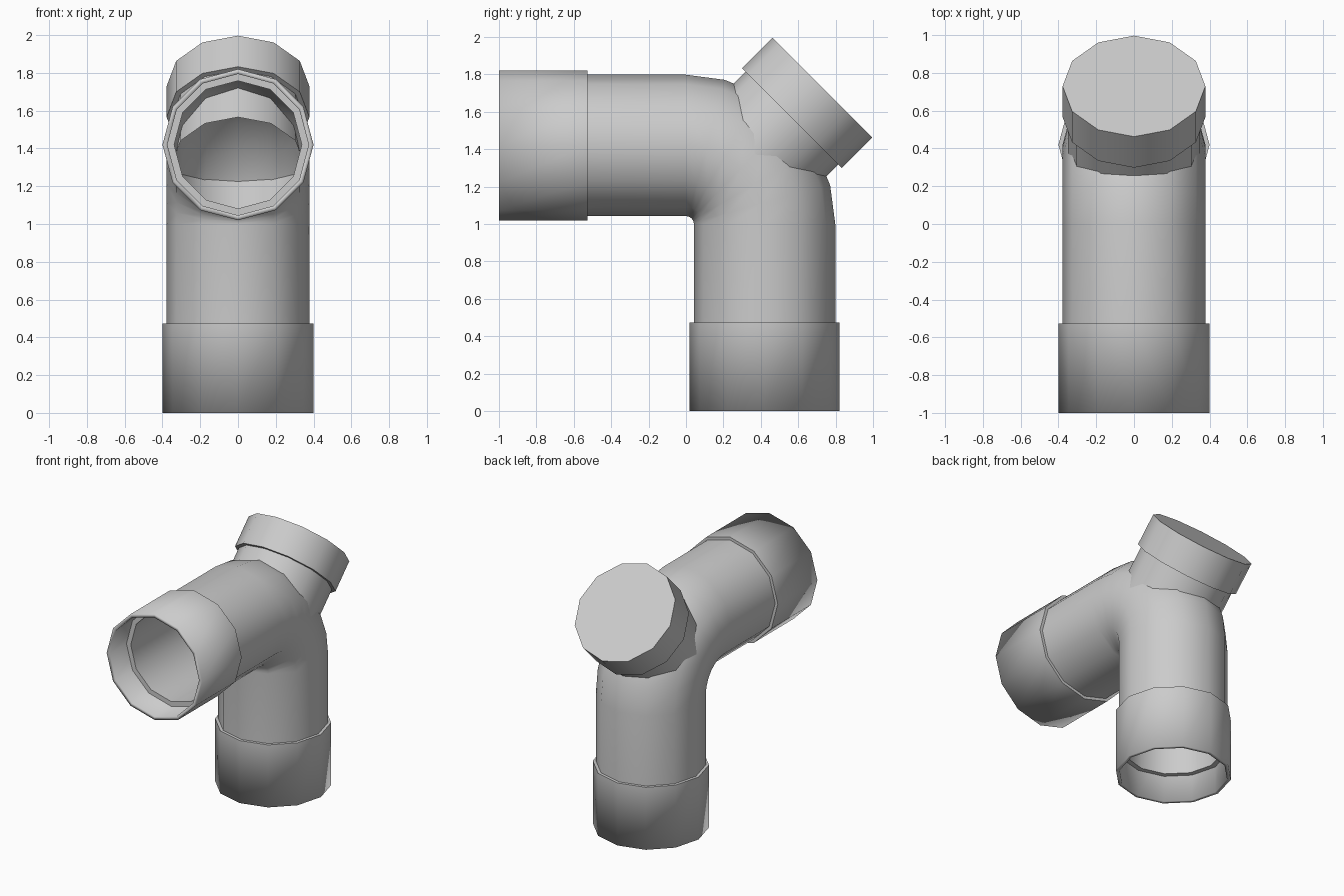
import bpy, bmesh, math
from mathutils import Vector, Matrix

cube = bpy.data.objects.get("Cube")
if cube:
    bpy.data.objects.remove(cube, do_unlink=True)

SIDES = 12
BEND = 0.42                      # centre line radius of the elbow
PIVOT = Vector((0, 0, 1.0))      # centre of the elbow bend

grey = bpy.data.materials.new("pipe_grey")
grey.use_nodes = True
grey.diffuse_color = (0.6, 0.6, 0.6, 1)
grey.node_tree.nodes["Principled BSDF"].inputs["Base Color"].default_value = (0.6, 0.6, 0.6, 1)


def loft(name, sections, loop=False, cap_end=False, round_ends=()):
    """Skin 12-sided rings given as (centre, tilt about x, radius)."""
    bm = bmesh.new()
    rings = []
    for centre, tilt, radius in sections:
        place = Matrix.Translation(centre) @ Matrix.Rotation(tilt, 4, 'X')
        steps = [2 * math.pi * i / SIDES for i in range(SIDES)]
        rings.append([bm.verts.new(place @ Vector((radius * math.cos(a), radius * math.sin(a), 0)))
                      for a in steps])
    pairs = list(zip(rings, rings[1:]))
    if loop:
        pairs.append((rings[-1], rings[0]))
    for low, high in pairs:
        for i in range(SIDES):
            j = (i + 1) % SIDES
            bm.faces.new((low[i], low[j], high[j], high[i]))
    if cap_end:
        bm.faces.new(rings[-1])
    bmesh.ops.recalc_face_normals(bm, faces=bm.faces)
    soft = {v for r in round_ends for v in rings[r]}
    for f in bm.faces:
        f.smooth = True
    for e in bm.edges:
        sharp = len(e.link_faces) == 2 and e.calc_face_angle() > math.radians(40)
        e.smooth = not sharp or all(v in soft for v in e.verts)
    mesh = bpy.data.meshes.new(name)
    bm.to_mesh(mesh)
    bm.free()
    mesh.materials.append(grey)
    obj = bpy.data.objects.new(name, mesh)
    bpy.context.collection.objects.link(obj)
    return obj


# Elbow pipe: straight leg, quarter bend, straight arm, with wall thickness
path = [(Vector((0, BEND, 0.2)), 0)]
for k in range(7):
    a = math.radians(15 * k)
    path.append((PIVOT + Vector((0, BEND * math.cos(a), BEND * math.sin(a))), a))
path.append((Vector((0, -0.8, 1 + BEND)), math.pi / 2))
outer = [(c, t, 0.378) for c, t in path]
inner = [(c, t, 0.338) for c, t in reversed(path)]
loft("elbow_pipe", outer + inner, loop=True)


# Socket sleeves on the two open ends, softly shaded at the mouth
def sleeve(name, mouth, axis, tilt):
    back = mouth + axis * 0.473
    loft(name, [(mouth, tilt, 0.4), (back, tilt, 0.4), (back, tilt, 0.374), (mouth, tilt, 0.374)],
         loop=True, round_ends=(0, 3))


sleeve("bottom_sleeve", Vector((0, BEND, 0)), Vector((0, 0, 1)), 0)
sleeve("front_sleeve", Vector((0, -1, 1 + BEND)), Vector((0, 1, 0)), math.pi / 2)

# Branch pipe and its plug, leaving the bend at 45 degrees
axis = Vector((0, 1, 1)).normalized()
tilt = -math.pi / 4


def along(s, radius):
    return (PIVOT + axis * s, tilt, radius)


loft("branch_pipe", [along(0.45, 0.35), along(0.82, 0.35)], cap_end=True)
loft("branch_plug", [along(0.8, 0.34), along(0.8, 0.378), along(1.032, 0.378)], cap_end=True)
